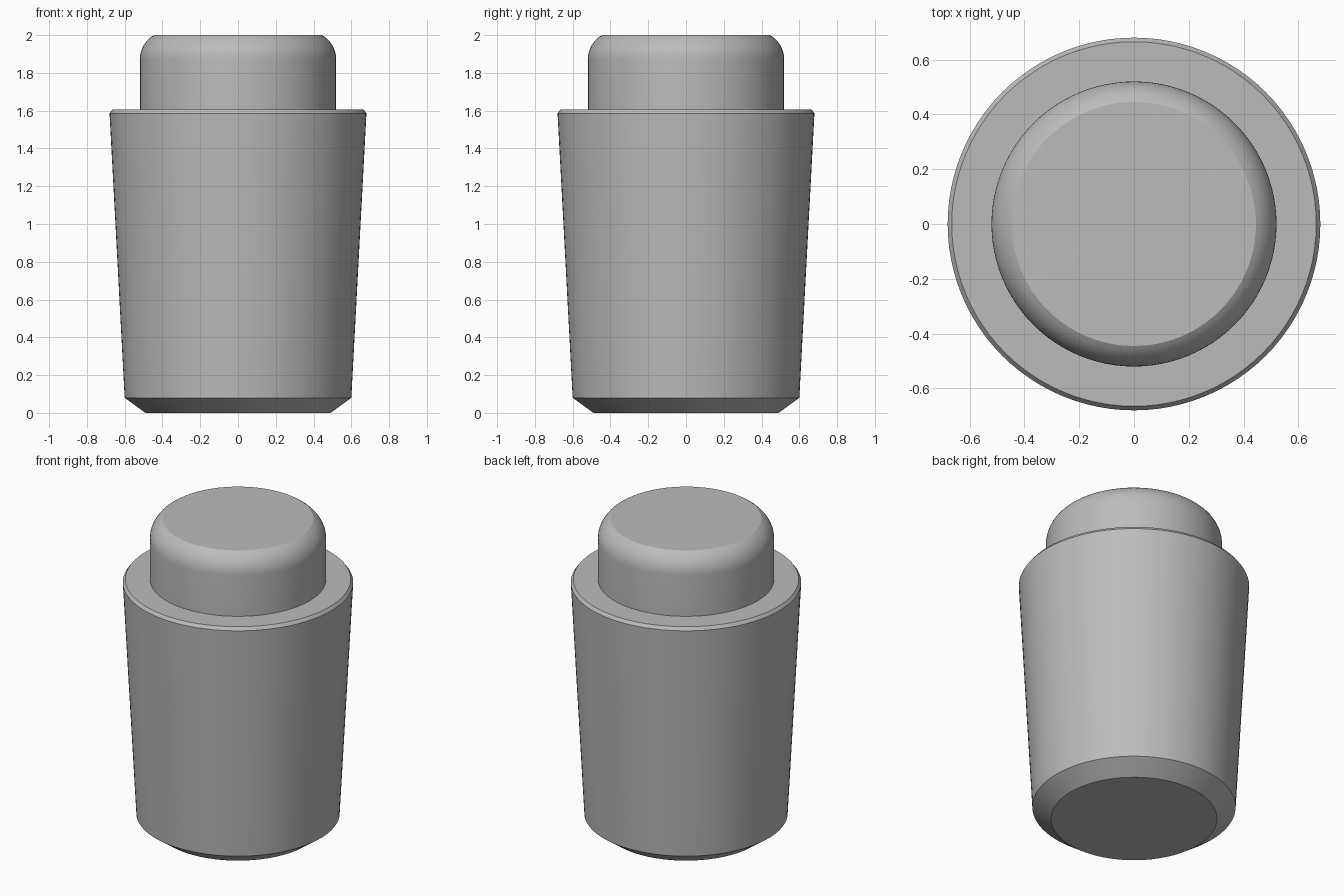
import bpy, bmesh, math
from mathutils import Matrix

cube = bpy.data.objects.get("Cube")
if cube:
    bpy.data.objects.remove(cube, do_unlink=True)

SEGMENTS = 96

# Plain grey material
grey = bpy.data.materials.new("plain grey")
grey.use_nodes = True
colour = (0.5, 0.5, 0.5, 1)
grey.diffuse_color = colour
grey.node_tree.nodes["Principled BSDF"].inputs["Base Color"].default_value = colour


def lathe(name, profile):
    """Spin a (radius, height) profile around z; the ends on the axis close it."""
    bm = bmesh.new()
    verts = [bm.verts.new((r, 0, z)) for r, z in profile]
    edges = [bm.edges.new(pair) for pair in zip(verts, verts[1:])]
    bmesh.ops.spin(bm, geom=verts + edges, axis=(0, 0, 1), cent=(0, 0, 0),
                   angle=math.tau, steps=SEGMENTS)
    bmesh.ops.remove_doubles(bm, verts=bm.verts[:], dist=0.0005)
    bmesh.ops.recalc_face_normals(bm, faces=bm.faces[:])
    mesh = bpy.data.meshes.new(name)
    bm.to_mesh(mesh)
    bm.free()
    mesh.materials.append(grey)
    obj = bpy.data.objects.new(name, mesh)
    bpy.context.collection.objects.link(obj)
    bpy.ops.object.select_all(action="DESELECT")
    obj.select_set(True)
    bpy.context.view_layer.objects.active = obj
    bpy.ops.object.shade_smooth_by_angle(angle=math.radians(22))
    return obj


# Rounded shoulder of the knob, meeting the flat top at a crisp edge
shoulder = [(0.37 + 0.15 * math.cos(a), 1.87 + 0.15 * math.sin(a))
            for a in (math.radians(60 * i / 10) for i in range(11))]

# Tapered body with chamfered foot and rim, stepping in to the knob
body = [(0, 0), (0.49, 0), (0.60, 0.08), (0.68, 1.585), (0.665, 1.605), (0.52, 1.605)]
lathe("stopper", body + shoulder + [(shoulder[-1][0], 2.0), (0, 2.0)])
